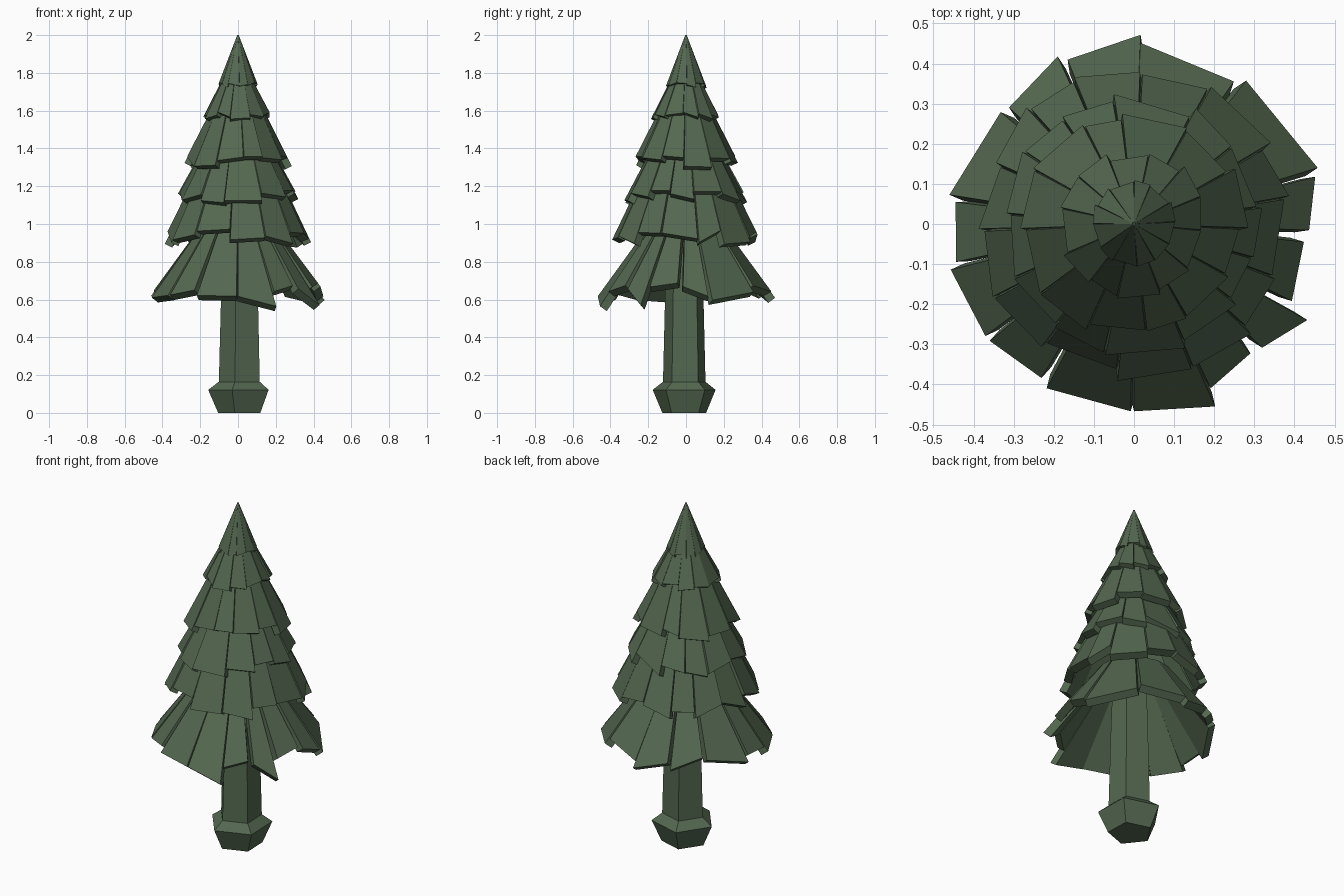
import bpy, bmesh, random
from math import radians, cos, sin
from mathutils import Vector

if "Cube" in bpy.data.objects:
    bpy.data.objects.remove(bpy.data.objects["Cube"])

random.seed(7)
green = bpy.data.materials.new("dark_pine_green")
green.diffuse_color = (0.088, 0.138, 0.08, 1)
green.use_nodes = True
green.node_tree.nodes["Principled BSDF"].inputs["Base Color"].default_value = green.diffuse_color


def finish(bm, name):
    bmesh.ops.recalc_face_normals(bm, faces=bm.faces)
    mesh = bpy.data.meshes.new(name)
    bm.to_mesh(mesh)
    bm.free()
    mesh.materials.append(green)
    bpy.context.collection.objects.link(bpy.data.objects.new(name, mesh))


def polar(a, r, z):
    return Vector((r * cos(radians(a)), r * sin(radians(a)), z))


def stack(name, rings, turn=-106, sides=5, centre=(0.017, -0.008)):
    """Closed five-sided column through (radius, z) rings."""
    bm = bmesh.new()
    loops = [[bm.verts.new(polar(turn + 360 * i / sides, r, z) + Vector((*centre, 0)))
              for i in range(sides)] for r, z in rings]
    for lo, hi in zip(loops, loops[1:]):
        for i in range(sides):
            j = (i + 1) % sides
            bm.faces.new((lo[i], lo[j], hi[j], hi[i]))
    bm.faces.new(loops[0])
    bm.faces.new(loops[-1])
    finish(bm, name)


def slab(bm, a0, a1, r0, r1, top, z_bot, r_mid, thick, droop=1.25):
    """One shingle: trapezoid leaning on a cone, thickened inward.
    Corners that reach further out also hang lower."""
    (rt, zt), slope = top, droop * (top[1] - z_bot) / (r_mid - top[0])
    outer = [polar(a0, rt, zt), polar(a1, rt, zt),
             polar(a1, r1, z_bot - (r1 - r_mid) * slope),
             polar(a0, r0, z_bot - (r0 - r_mid) * slope)]
    n = (outer[2] - outer[0]).cross(outer[3] - outer[1]).normalized()
    if n.dot(polar((a0 + a1) / 2, 1, 0)) < 0:
        n = -n
    o = [bm.verts.new(p) for p in outer]
    i = [bm.verts.new(p - n * (thick if k > 1 else min(thick, rt * 0.5)))
         for k, p in enumerate(outer)]
    bm.faces.new(o)
    bm.faces.new(i[::-1])
    for k in range(4):
        m = (k + 1) % 4
        bm.faces.new((o[k], o[m], i[m], i[k]))


# trunk and flared foot
stack("trunk", [(0.12, 0.1), (0.106, 0.65), (0.09, 1.1)])
stack("trunk_foot", [(0.122, 0), (0.175, 0.122), (0.118, 0.165)])

# upper tiers: name, count, top (r, z), bottom r, bottom z, thickness, first angle
tiers = [
    ("crown_tip", 12, (0.004, 2.0), 0.105, 1.735, 0.018, 5),
    ("tier_2", 12, (0.078, 1.77), 0.18, 1.575, 0.034, 20),
    ("tier_3", 12, (0.106, 1.67), 0.278, 1.33, 0.038, 2),
    ("tier_4", 13, (0.192, 1.38), 0.32, 1.145, 0.04, 12),
    ("tier_5", 14, (0.215, 1.27), 0.38, 0.93, 0.043, 5),
]
for name, count, top, r, z, thick, start in tiers:
    bm = bmesh.new()
    step = 360 / count
    cuts = [start + step * (k + random.uniform(-0.2, 0.2)) for k in range(count)]
    cuts.append(cuts[0] + 360)
    for a0, a1 in zip(cuts, cuts[1:]):
        j = r * 0.045
        shift = random.uniform(-0.2, 0.2) * thick if top[0] > 0.05 else 0
        slab(bm, a0 + 0.6, a1 - 0.4, r + random.uniform(-j, j) + shift,
             r + random.uniform(-j, j) + shift, (top[0] + shift, top[1]), z, r + shift, thick)
    finish(bm, name)

# widest bottom skirt: start angle, end angle, radius at each end
skirt = [(88, 112, .472, .442), (55, 88, .434, .452), (17, 52, .479, .454), (-2, 14.6, .437, .467),
         (-26, -6, .438, .426), (-44, -29, .444, .494), (-65, -48, .452, .434),
         (-90, -66, .467, .498), (-118, -91, .464, .467), (-141, -121, .463, .448),
         (-166, -143, .471, .464), (-187, -168, .448, .454), (140, 171, .434, .466),
         (114.5, 137, .459, .426)]
bm = bmesh.new()
for a0, a1, r0, r1 in skirt:
    slab(bm, a0, a1, r0, r1, (0.205, 0.98), 0.638, 0.455, 0.045)
finish(bm, "bottom_skirt")
